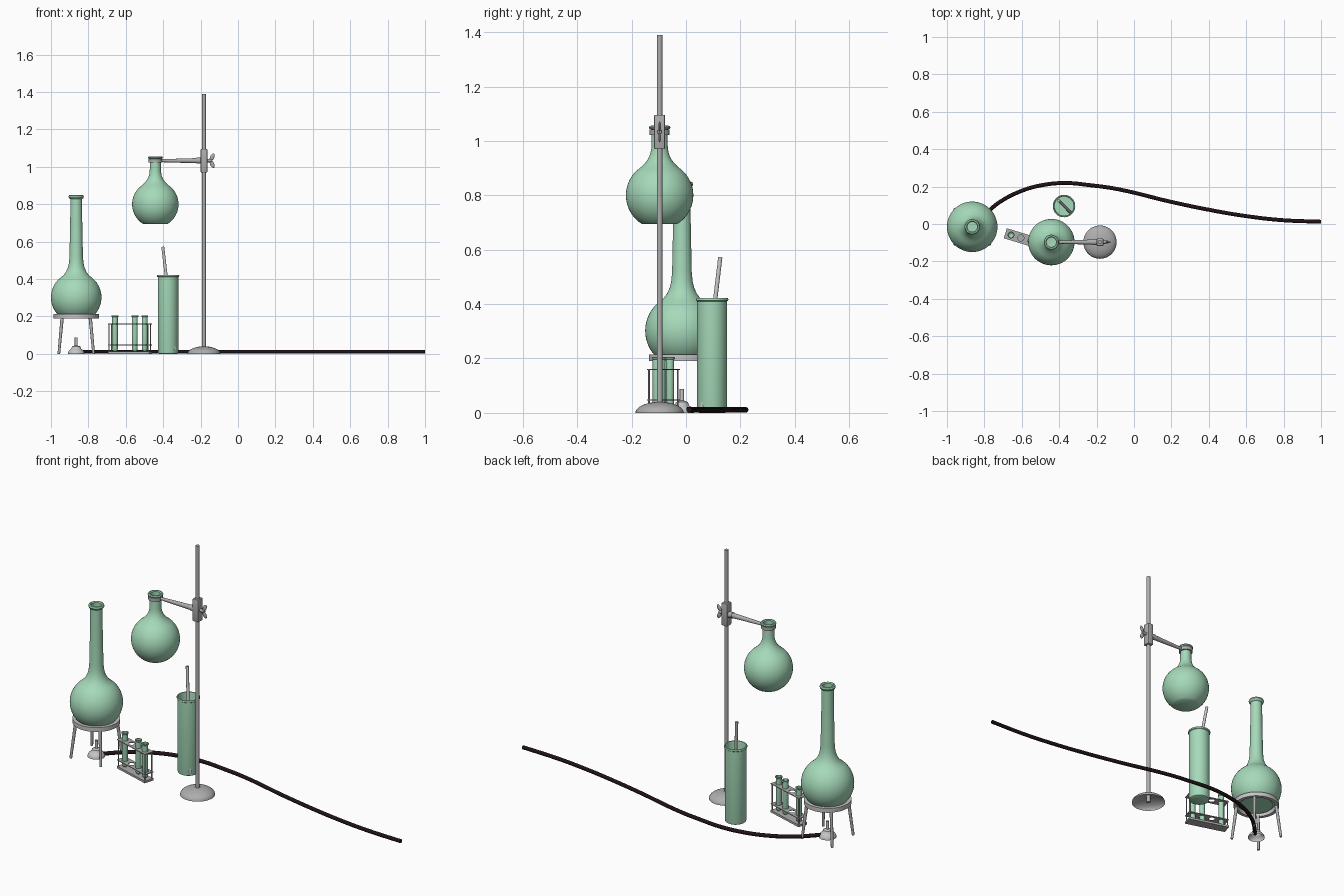
import bpy, bmesh, math
from mathutils import Vector, Matrix

if "Cube" in bpy.data.objects:
    bpy.data.objects.remove(bpy.data.objects["Cube"])


def material(name, rgb):
    m = bpy.data.materials.new(name)
    m.diffuse_color = (*rgb, 1)
    m.use_nodes = True
    m.node_tree.nodes["Principled BSDF"].inputs["Base Color"].default_value = m.diffuse_color
    return m


GLASS = material("green glass", (0.38, 0.70, 0.49))
STEEL = material("steel grey", (0.42, 0.42, 0.42))
PALE = material("pale grey", (0.56, 0.56, 0.56))
RUBBER = material("dark rubber", (0.014, 0.006, 0.007))


def finish(ob, mat, angle=40):
    ob.data.materials.clear()
    ob.data.materials.append(mat)
    bpy.ops.object.select_all(action='DESELECT')
    ob.select_set(True)
    bpy.context.view_layer.objects.active = ob
    bpy.ops.object.shade_smooth_by_angle(angle=math.radians(angle))
    return ob


def from_bmesh(name, bm, mat, loc=(0, 0, 0), rot=0):
    bmesh.ops.recalc_face_normals(bm, faces=bm.faces)
    me = bpy.data.meshes.new(name)
    bm.to_mesh(me)
    bm.free()
    ob = bpy.data.objects.new(name, me)
    bpy.context.collection.objects.link(ob)
    ob.location = loc
    ob.rotation_euler.z = rot
    return finish(ob, mat)


def lathe(name, profile, loc, mat, n=40, closed=False):
    """Spin (radius, z) points round the z axis."""
    bm = bmesh.new()
    rings = []
    for r, z in profile:
        if r < 1e-6:
            rings.append([bm.verts.new((0, 0, z))] * n)
        else:
            rings.append([bm.verts.new((r * math.cos(2 * math.pi * i / n),
                                        r * math.sin(2 * math.pi * i / n), z)) for i in range(n)])
    pairs = list(zip(rings, rings[1:])) + ([(rings[-1], rings[0])] if closed else [])
    for a, b in pairs:
        for i in range(n):
            j = (i + 1) % n
            vs = list(dict.fromkeys((a[i], a[j], b[j], b[i])))
            if len(vs) > 2:
                bm.faces.new(vs)
    return from_bmesh(name, bm, mat, loc)


def rod(name, p, q, r1, r2, mat, n=16):
    p, q = Vector(p), Vector(q)
    d = q - p
    bm = bmesh.new()
    m = Matrix.Translation((p + q) / 2) @ d.to_track_quat('Z', 'Y').to_matrix().to_4x4()
    bmesh.ops.create_cone(bm, cap_ends=True, segments=n, radius1=r1, radius2=r2,
                          depth=d.length, matrix=m)
    return from_bmesh(name, bm, mat)


def box(name, c, size, mat, rot=0, bevel=0.0):
    bm = bmesh.new()
    bmesh.ops.create_cube(bm, size=1, matrix=Matrix.Diagonal((*size, 1)))
    if bevel:
        bmesh.ops.bevel(bm, geom=bm.edges[:], offset=bevel, segments=2, affect='EDGES', profile=0.5)
    return from_bmesh(name, bm, mat, c, rot)


def dome(r, h, top, steps=8):
    """Low dome outline from the floor rim up to radius `top`."""
    a_end = math.acos(top / r)
    return [(r * math.cos(a_end * i / steps), h * math.sin(a_end * i / steps) / math.sin(a_end))
            for i in range(steps + 1)]


def bulb(radius, zc, z_bottom, a_top, steps=18):
    """Flat-bottomed sphere outline."""
    a0 = math.asin((z_bottom - zc) / radius)
    return [(0, z_bottom)] + [(radius * math.cos(a0 + (a_top - a0) * i / steps),
                               zc + radius * math.sin(a0 + (a_top - a0) * i / steps))
                              for i in range(steps + 1)]


# --- long-necked flask on its tripod ---
FX, FY = -0.865, -0.015
lathe("tall_flask",
      bulb(0.135, 0.302, 0.20, math.radians(52)) +
      [(0.068, 0.421), (0.055, 0.438), (0.045, 0.46), (0.039, 0.485), (0.036, 0.52),
       (0.032, 0.72), (0.031, 0.828), (0.038, 0.832), (0.041, 0.84), (0.038, 0.848),
       (0.031, 0.85), (0.026, 0.845), (0.026, 0.70)], (FX, FY, 0), GLASS, 48)
lathe("tripod_ring", [(0.102, 0.19), (0.121, 0.19), (0.121, 0.214), (0.102, 0.214)],
      (FX, FY, 0), PALE, 48, True)
for sx in (-1, 1):
    for sy in (-1, 1):
        rod("tripod_leg", (FX + sx * .075, FY + sy * .075, .195),
            (FX + sx * .093, FY + sy * .093, 0), .009, .007, STEEL)

# --- burner ---
lathe("burner", dome(0.045, 0.028, 0.026, 5) +
      [(0.022, 0.04), (0.012, 0.043), (0.008, 0.045), (0.008, 0.088), (0.005, 0.088), (0.005, 0.04)],
      (FX, FY, 0), PALE, 24)

# --- rubber hose along the floor ---
cu = bpy.data.curves.new("hose", 'CURVE')
cu.dimensions = '3D'
cu.bevel_depth = 0.0105
cu.bevel_resolution = 3
cu.resolution_u = 6
cu.use_fill_caps = True
path = [(-.845, .0), (-.765, .08), (-.717, .118), (-.604, .176), (-.49, .208), (-.364, .219),
        (-.24, .208), (-.09, .187), (.2, .118), (.406, .075), (.594, .043), (.786, .021), (.999, .012)]
sp = cu.splines.new('BEZIER')
sp.bezier_points.add(len(path) - 1)
for b, (x, y) in zip(sp.bezier_points, path):
    b.co = (x, y, 0.0115)
    b.handle_left_type = b.handle_right_type = 'AUTO'
hose = bpy.data.objects.new("hose", cu)
bpy.context.collection.objects.link(hose)
bpy.ops.object.select_all(action='DESELECT')
hose.select_set(True)
bpy.context.view_layer.objects.active = hose
bpy.ops.object.convert(target='MESH')
finish(bpy.context.object, RUBBER)

# --- test tube rack ---
RX, RY, RA = -0.578, -0.083, math.radians(-17)
RL, RW = 0.23, 0.056
SLOTS = (-0.083, -0.028, 0.028, 0.083)


def rack(u, v, z):
    return (RX + u * math.cos(RA) - v * math.sin(RA), RY + u * math.sin(RA) + v * math.cos(RA), z)


def holed_plate(name, z):
    c = bpy.data.curves.new(name, 'CURVE')
    c.dimensions = '2D'
    c.fill_mode = 'BOTH'
    c.extrude = 0.002
    loops = [[(sx * RL / 2, sy * RW / 2) for sx, sy in ((-1, -1), (1, -1), (1, 1), (-1, 1))]]
    loops += [[(s + .0165 * math.cos(math.tau * i / 24), .0165 * math.sin(math.tau * i / 24))
               for i in range(24)] for s in SLOTS]
    for loop in loops:
        s = c.splines.new('POLY')
        s.points.add(len(loop) - 1)
        s.use_cyclic_u = True
        for p, (x, y) in zip(s.points, loop):
            p.co = (x, y, 0, 1)
    ob = bpy.data.objects.new(name, c)
    bpy.context.collection.objects.link(ob)
    ob.location, ob.rotation_euler.z = (RX, RY, z), RA
    bpy.ops.object.select_all(action='DESELECT')
    ob.select_set(True)
    bpy.context.view_layer.objects.active = ob
    bpy.ops.object.convert(target='MESH')
    finish(bpy.context.object, STEEL)


box("rack_base", (RX, RY, .006), (RL, RW, .012), STEEL, RA)
holed_plate("rack_middle_plate", .047)
holed_plate("rack_top_plate", .16)
for su in (-1, 1):
    for sv in (-1, 1):
        u, v = su * (RL / 2 - .006), sv * (RW / 2 - .006)
        rod("rack_post", rack(u, v, .005), rack(u, v, .162), .003, .003, STEEL, 10)
for s in (SLOTS[0], SLOTS[2], SLOTS[3]):
    lathe("test_tube", [(0, .012), (.007, .0135), (.012, .018), (.015, .027), (.015, .196),
                        (.0185, .199), (.0185, .204), (.0135, .205), (.013, .19), (.013, .03), (0, .018)],
          rack(s, 0, 0), GLASS, 24)

# --- tall cylinder with stirring rod ---
lathe("tall_cylinder", [(0, 0), (.048, 0), (.053, .003), (.055, .01), (.055, .41), (.059, .413),
                        (.060, .418), (.058, .422), (.053, .422), (.051, .41), (.051, .012), (0, .01)],
      (-.374, .096, 0), GLASS, 40)
rod("stirring_rod", (-.338, .06, .02), (-.402, .126, .572), .008, .008, PALE, 12)

# --- clamp stand ---
SX, SY = -0.182, -0.097
lathe("stand_base", dome(0.089, 0.04, 0.012), (SX, SY, 0), STEEL, 40)
rod("stand_rod", (SX, SY, .002), (SX, SY, 1.39), .0105, .0105, STEEL, 20)
box("clamp_block", (SX, SY, 1.033), (.036, .04, .126), STEEL, 0, .004)
NX, ZA = -0.442, 1.033
rod("clamp_arm", (NX + .035, SY, ZA), (SX - .03, SY, ZA), .008, .014, STEEL, 20)
rod("clamp_collar", (SX - .04, SY, ZA), (SX - .01, SY, ZA), .016, .016, STEEL, 20)
lathe("clamp_ring", [(.028, 1.022), (.037, 1.022), (.037, 1.042), (.028, 1.042)],
      (NX, SY, 0), STEEL, 36, True)
rod("screw", (SX + .015, SY, ZA), (SX + .043, SY, ZA), .009, .008, STEEL, 16)
for sz in (-1, 1):
    # wing of the thumb screw
    bm = bmesh.new()
    bmesh.ops.create_uvsphere(bm, u_segments=16, v_segments=10, radius=1,
                              matrix=Matrix.Rotation(sz * .45, 4, 'Y') @ Matrix.Diagonal((.011, .005, .021, 1)))
    from_bmesh("screw_wing", bm, STEEL, (SX + .044, SY, ZA + sz * .019))

# --- hanging round flask ---
lathe("hanging_flask",
      bulb(0.124, 0.80, 0.694, math.radians(48)) +
      [(.068, .904), (.053, .919), (.042, .934), (.034, .953), (.030, .975), (.029, 1.042),
       (.037, 1.044), (.040, 1.049), (.037, 1.055), (.030, 1.056), (.025, 1.052), (.025, .96)],
      (NX, SY, 0), GLASS, 48)
